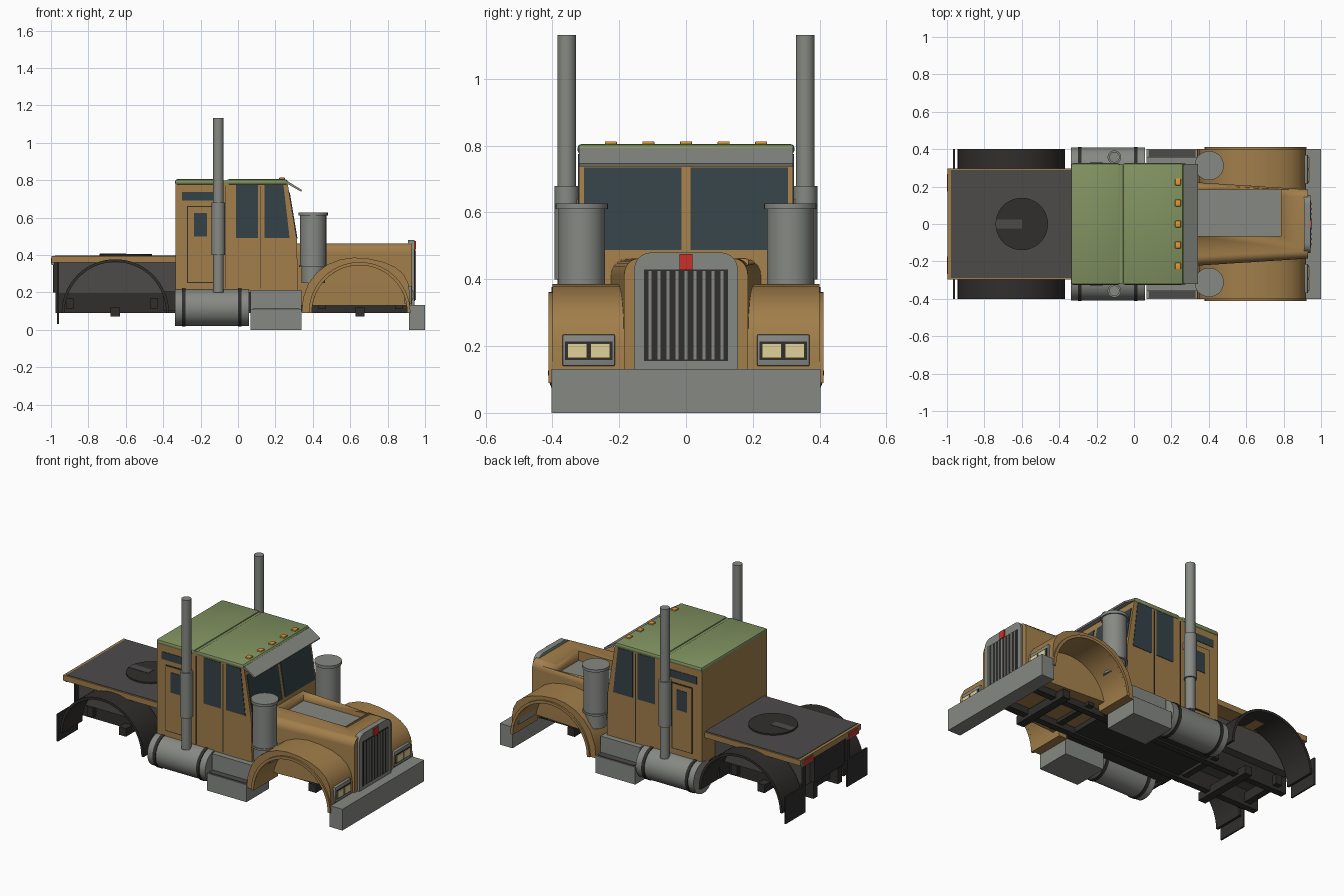
import bpy, bmesh, math

if "Cube" in bpy.data.objects:
    bpy.data.objects.remove(bpy.data.objects["Cube"])

def mat(name, r, g, b):
    m = bpy.data.materials.new(name)
    m.diffuse_color = (r, g, b, 1)
    m.use_nodes = True
    m.node_tree.nodes["Principled BSDF"].inputs["Base Color"].default_value = m.diffuse_color
    return m

BROWN = mat("tan_paint", .36, .21, .07)
GREEN = mat("roof_green", .22, .29, .12)
DARK = mat("chassis_black", .03, .028, .026)
DECK = mat("deck_grey", .075, .07, .068)
GLASS = mat("glass", .035, .055, .065)
STEEL = mat("steel", .24, .25, .23)
AMBER = mat("amber", .75, .33, .04)
RED = mat("red", .6, .03, .02)
LENS = mat("lens", .75, .65, .32)

def finish(name, bm, m, bevel=0, seg=2):
    bmesh.ops.recalc_face_normals(bm, faces=bm.faces)
    if bevel:
        sharp = [e for e in bm.edges if e.calc_face_angle(0) > .7]
        bmesh.ops.bevel(bm, geom=sharp, offset=bevel, segments=seg, affect='EDGES', profile=.5, clamp_overlap=True)
    for f in bm.faces:
        f.smooth = True
    for e in bm.edges:
        e.smooth = e.calc_face_angle(0) < .55
    me = bpy.data.meshes.new(name)
    bm.to_mesh(me)
    bm.free()
    me.materials.append(m)
    ob = bpy.data.objects.new(name, me)
    bpy.context.scene.collection.objects.link(ob)
    return ob

def prism(name, pts, axis, a, b, m, bevel=0, seg=2):
    """Extrude a closed profile along x (pts are y,z) or y (pts are x,z)."""
    bm = bmesh.new()
    def put(p, t):
        return (t, p[0], p[1]) if axis == 'x' else (p[0], t, p[1])
    lo = [bm.verts.new(put(p, a)) for p in pts]
    hi = [bm.verts.new(put(p, b)) for p in pts]
    bm.faces.new(lo)
    bm.faces.new(hi)
    n = len(pts)
    for i in range(n):
        j = (i + 1) % n
        bm.faces.new((lo[i], lo[j], hi[j], hi[i]))
    return finish(name, bm, m, bevel, seg)

def box(name, x0, x1, y0, y1, z0, z1, m, bevel=0):
    return prism(name, [(x0, z0), (x1, z0), (x1, z1), (x0, z1)], 'y', y0, y1, m, bevel)

def cyl(name, x, y, z0, z1, r, m, n=32):
    bm = bmesh.new()
    bmesh.ops.create_cone(bm, cap_ends=True, segments=n, radius1=r, radius2=r, depth=z1 - z0)
    bmesh.ops.translate(bm, verts=bm.verts, vec=(x, y, (z0 + z1) / 2))
    return finish(name, bm, m)

def circle(cx, cz, r, a0, a1, n):
    return [(cx + r * math.cos(math.radians(a0 + (a1 - a0) * i / n)),
             cz + r * math.sin(math.radians(a0 + (a1 - a0) * i / n))) for i in range(n + 1)]

def arched(hw, z0, z1, r):
    """Upright profile with rounded top corners."""
    return ([(-hw, z0), (hw, z0)] + circle(hw - r, z1 - r, r, 0, 90, 8)
            + circle(r - hw, z1 - r, r, 90, 180, 8))

# cab and sleeper
prism("cab_body", [(-.335, .2), (.32, .2), (.315, .48), (.265, .785), (-.335, .785)], 'y', -.32, .32, BROWN)
box("sleeper_roof", -.337, -.075, -.325, .325, .775, .805, GREEN, .012)
prism("cab_roof", [(-.06, .775), (.272, .775), (.262, .805), (-.06, .805)], 'y', -.325, .325, GREEN, .012)
box("roof_joint", -.08, -.055, -.32, .32, .77, .797, GREEN)
prism("sun_visor", [(.255, .785), (.268, .793), (.342, .747), (.338, .738)], 'y', -.32, .32, STEEL)
for y in (-.225, -.1125, 0, .1125, .225):
    box("marker_light", .22, .25, y - .018, y + .018, .80, .813, AMBER, .003)

# hood with open bay on top
hood = prism("hood", arched(.225, .13, .462, .05), 'x', .3, .93, BROWN)
for v in hood.data.vertices:
    if v.co.x > .6:
        v.co.y *= .185 / .225
cutter = box("hood_cutter", .322, .785, -.065, .185, .40, .6, BROWN)
cutter.hide_render = True
cutter.display_type = 'WIRE'
cut = hood.modifiers.new("bay", 'BOOLEAN')
cut.object = cutter
cut.solver = 'EXACT'
box("hood_bay_floor", .325, .783, -.063, .183, .395, .404, STEEL)

# grille
prism("grille_shell", arched(.155, .13, .48, .05), 'x', .91, .944, STEEL)
box("grille_mesh", .93, .947, -.125, .125, .155, .43, DARK)
for i in range(9):
    y = -.108 + i * .027
    box("grille_bar", .94, .951, y - .005, y + .005, .16, .425, STEEL)
box("hood_emblem_plate", .94, .952, -.02, .02, .428, .475, RED)
box("front_bumper", .913, 1.0, -.402, .402, 0, .132, STEEL)

fender = ([(.34, .09), (.348, .17), (.375, .245), (.42, .305), (.48, .35), (.55, .377), (.62, .386), (.7, .38),
           (.78, .362), (.84, .335), (.885, .298), (.91, .25), (.918, .2), (.92, .09)]
          + circle(.65, .09, .255, 0, 180, 24))
for s in (-1, 1):
    def sbox(name, x0, x1, y0, y1, z0, z1, m, bevel=0):
        return box(name, x0, x1, *sorted((s * y0, s * y1)), z0, z1, m, bevel)

    def sprism(name, pts, y0, y1, m):
        return prism(name, pts, 'y', *sorted((s * y0, s * y1)), m)

    # windshield and side windows
    sprism("windshield", [(.295, .488), (.318, .488), (.277, .735), (.255, .735)], .013, .306, GLASS)
    sprism("door_window", [(-.012, .49), (.108, .49), (.108, .775), (-.012, .775)], .3, .323, GLASS)
    sprism("quarter_window", [(.142, .49), (.276, .49), (.243, .775), (.142, .775)], .3, .323, GLASS)
    sbox("sleeper_vent_window", -.3, -.1, .3, .323, .69, .737, GLASS)
    sbox("sleeper_door_seam", -.273, -.127, .3, .3225, .25, .662, DARK)
    sbox("sleeper_door", -.267, -.133, .3, .325, .256, .656, BROWN)
    sbox("sleeper_door_window", -.235, -.165, .3, .328, .5, .625, GLASS)
    for x in (-.065, .122):
        sbox("door_seam", x - .002, x + .002, .3, .322, .22, .77, DARK)

    # exhaust stacks
    cyl("exhaust_stack", -.105, s * .357, .2, 1.132, .028, STEEL)
    cyl("exhaust_heat_shield", -.105, s * .357, .4, .68, .036, STEEL)
    sbox("stack_bracket", -.125, -.085, .3, .35, .6, .64, STEEL)

    # air cleaners
    cyl("air_cleaner", .402, s * .312, .345, .615, .07, STEEL)
    cyl("air_cleaner_cap", .402, s * .312, .61, .627, .078, STEEL)
    cyl("air_cleaner_base", .402, s * .312, .25, .35, .062, STEEL)
    cyl("air_cleaner_band", .402, s * .312, .335, .347, .075, STEEL)

    # fuel tanks with straps
    tank = circle(s * .311, .119, .098, 0, 360, 40)[:-1]
    strap = circle(s * .311, .119, .102, 0, 360, 40)[:-1]
    prism("fuel_tank", tank, 'x', -.338, .06, STEEL)
    for x in (-.29, .01):
        prism("tank_strap", strap, 'x', x - .01, x + .01, DARK)

    # cab steps
    sbox("step_upper", .068, .34, .18, .355, .108, .212, STEEL)
    sbox("step_lower", .068, .34, .18, .402, 0, .108, STEEL)
    sbox("step_tread", .08, .328, .357, .396, .1, .113, DECK)

    # front fenders and headlights
    sprism("front_fender", fender, .17, .4, BROWN)
    sprism("front_fender_lip", circle(.65, .09, .272, 0, 180, 28) + circle(.65, .09, .255, 180, 0, 28), .395, .411, BROWN)
    sbox("headlight_bezel", .89, .93, .213, .37, .14, .235, STEEL, .004)
    sbox("headlight_recess", .92, .933, .22, .362, .158, .213, DARK)
    sbox("headlight_inner", .92, .938, .228, .286, .164, .207, LENS)
    sbox("headlight_outer", .92, .938, .297, .355, .164, .207, LENS)

    # rear fenders, mud flaps, tail lights
    sprism("rear_fender", circle(-.656, .09, .287, 0, 180, 32) + circle(-.656, .09, .272, 180, 0, 32), .205, .402, DARK)
    sbox("mud_flap", -.967, -.958, .205, .402, .03, .2, DARK)
    sbox("mud_flap_hanger", -.967, -.958, .2, .23, .2, .365, DARK)
    sbox("tail_light_base", -.998, -.98, .165, .275, .345, .39, STEEL)
    sbox("tail_light", -1.0, -.98, .173, .267, .352, .383, RED)
    sbox("frame_rail", -.975, .92, .1, .14, .09, .2, DARK)

# rear deck and coupling plate
box("rear_deck", -.996, -.335, -.297, .297, .36, .394, BROWN)
box("rear_deck_top", -.978, -.335, -.288, .288, .385, .397, DECK)
box("rear_deck_box", -.96, -.335, -.195, .195, .19, .365, DECK)
box("rear_plate", -.99, -.955, -.15, .15, .2, .36, DARK)
cyl("coupling_plate", -.6, 0, .39, .406, .14, DARK, 48)
box("coupling_slot", -.738, -.6, -.024, .024, .4, .408, DECK)

# underframe
box("cab_floor", -.4, .34, -.24, .24, .1, .205, DARK)
for x in (-.656, .652):
    box("axle_beam", x - .025, x + .025, -.2, .2, .07, .12, DARK)
for x in (-.9, -.45, .45, .86):
    box("cross_member", x - .02, x + .02, -.17, .17, .11, .17, DARK)
